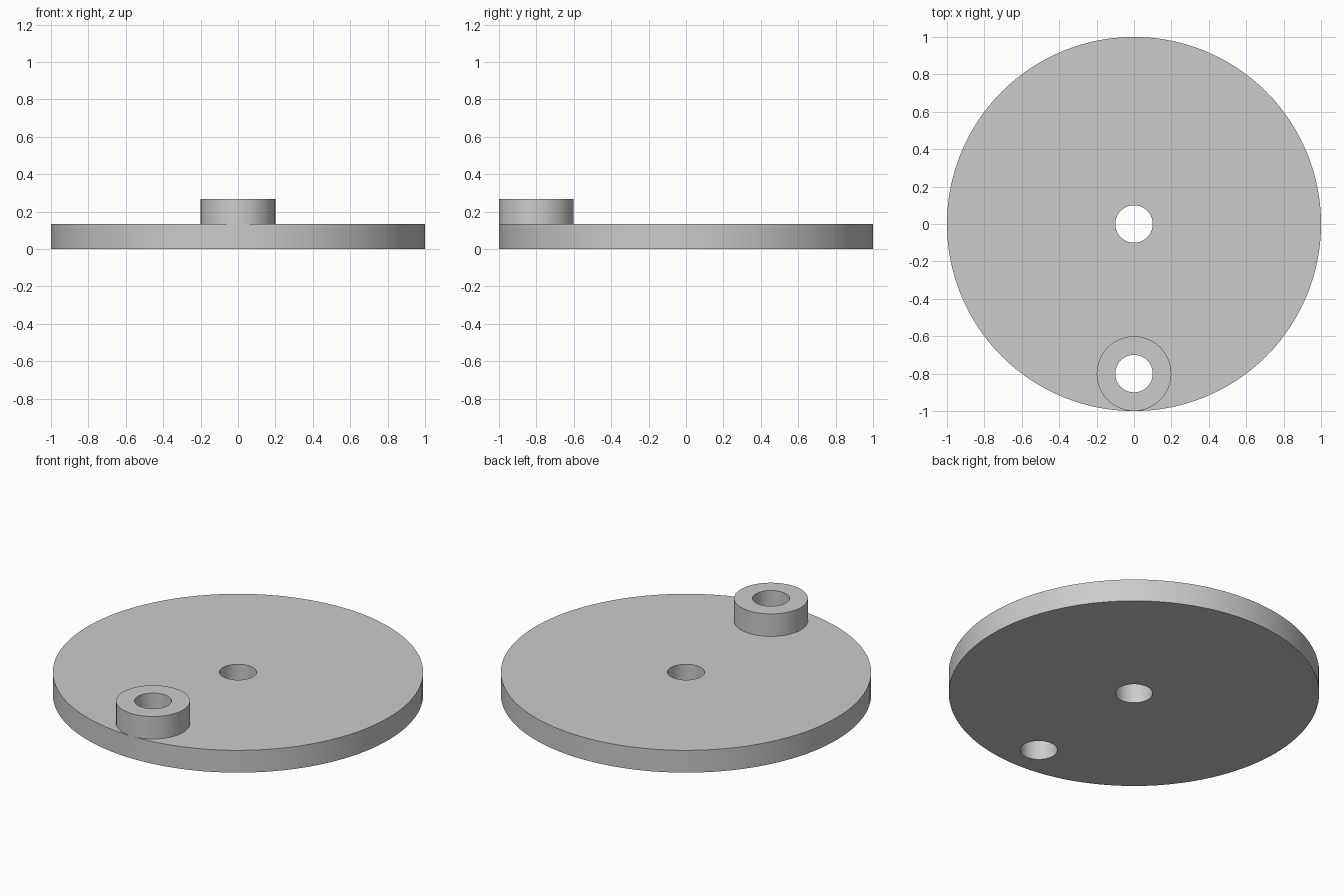
import bpy

cube = bpy.data.objects.get("Cube")
if cube:
    bpy.data.objects.remove(cube, do_unlink=True)

DISC_TOP, BOSS_TOP = 0.133, 0.267
PIN_Y = -0.8
HOLE_RADIUS = 0.1

# Single plain grey
grey = bpy.data.materials.new("plain_grey")
grey.use_nodes = True
colour = (0.6, 0.6, 0.6, 1)
grey.diffuse_color = colour
grey.node_tree.nodes["Principled BSDF"].inputs["Base Color"].default_value = colour


def cylinder(name, radius, y, bottom, top, sides):
    bpy.ops.mesh.primitive_cylinder_add(
        vertices=sides, radius=radius, depth=top - bottom,
        location=(0, y, (bottom + top) / 2))
    obj = bpy.context.object
    obj.name = name
    obj.data.materials.append(grey)
    return obj


def combine(target, tool, operation):
    mod = target.modifiers.new(operation.title(), "BOOLEAN")
    mod.operation = operation
    mod.solver = "EXACT"
    mod.object = tool
    bpy.ops.object.select_all(action="DESELECT")
    target.select_set(True)
    bpy.context.view_layer.objects.active = target
    bpy.ops.object.modifier_apply(modifier=mod.name)
    bpy.data.objects.remove(tool, do_unlink=True)


# Flat disc with a raised boss just inside the front rim
disc = cylinder("crank_disc", 1, 0, 0, DISC_TOP, 128)
boss = cylinder("pin_boss", 0.1995, PIN_Y, DISC_TOP / 2, BOSS_TOP, 64)
combine(disc, boss, "UNION")

# Through holes for the axle and the pin
for name, y in (("axle_hole", 0), ("pin_hole", PIN_Y)):
    cutter = cylinder(name, HOLE_RADIUS, y, -0.1, BOSS_TOP + 0.1, 64)
    cutter.hide_render = True
    combine(disc, cutter, "DIFFERENCE")

# Smooth round walls, crisp rims
bpy.ops.object.select_all(action="DESELECT")
disc.select_set(True)
bpy.context.view_layer.objects.active = disc
bpy.ops.object.shade_smooth_by_angle()
